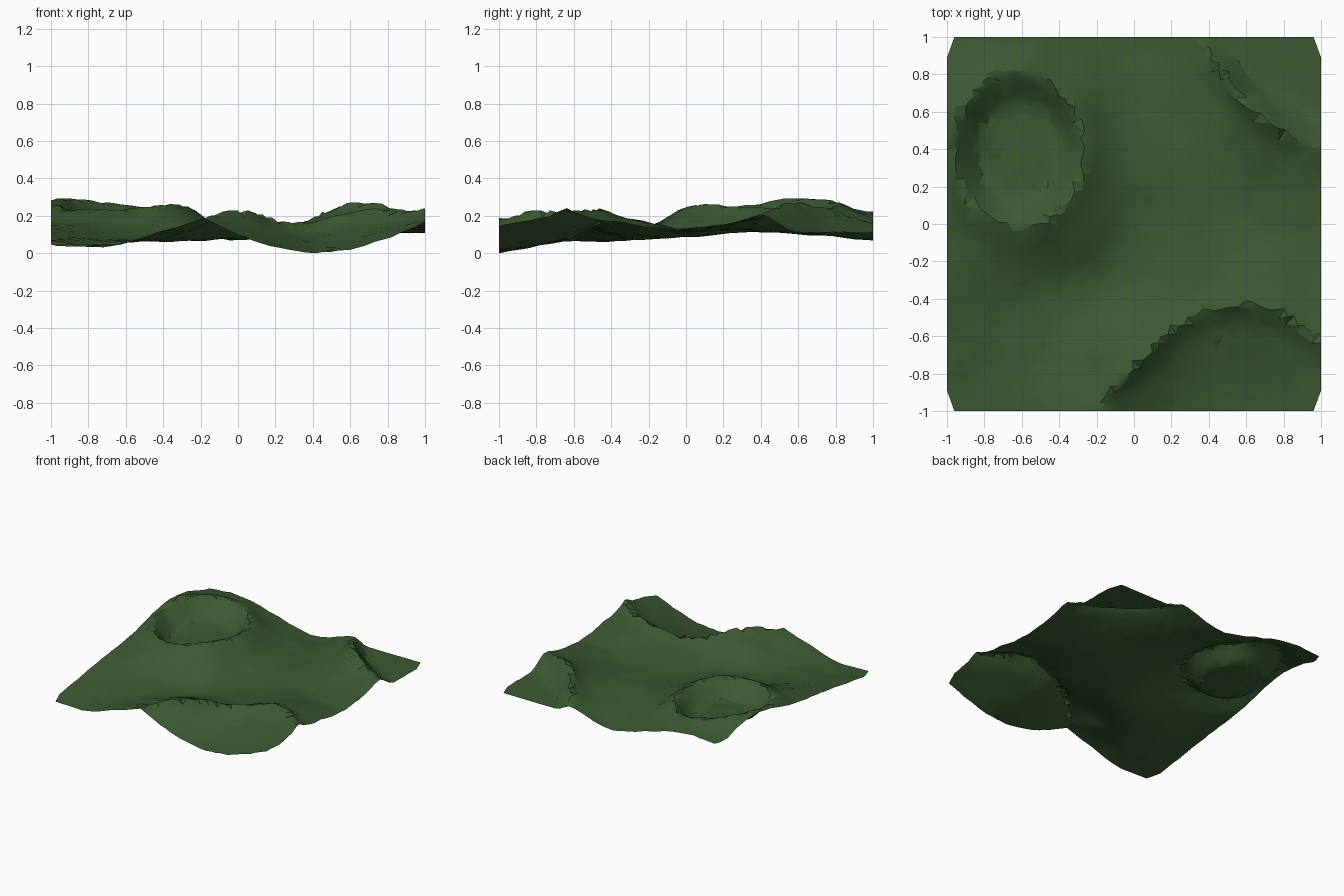
import bpy, bmesh, math, random
from mathutils import Vector, noise

random.seed(4)
if "Cube" in bpy.data.objects:
    bpy.data.objects.remove(bpy.data.objects["Cube"], do_unlink=True)

# Broad heights in hundredths: rows run front to back, columns run along x
LAND = [
    [4, 4, 14, 19, 10, 15, 20],
    [8, 6, 9, 19, 14, 20, 21],
    [13, 10, 7, 8, 12, 19, 16],
    [17, 21, 21, 9, 11, 13, 13],
    [23, 25, 24, 12, 13, 17, 18],
    [27, 26, 21, 10, 14, 26, 24],
    [20, 22, 14, 7, 16, 25, 25],
]
# Rim lines of the two open hollows, and the floor height along the front edge
FRONT_RIM = [(-.22, -1), (0, -.78), (.2, -.58), (.4, -.46), (.6, -.43), (.8, -.49), (1, -.65)]
BACK_RIM = [(.33, 1), (.5, .77), (.62, .62), (.8, .49), (1, .4)]
FRONT_FLOOR = [(-.22, .2), (0, .1), (.2, .03), (.4, 0), (.6, .02), (.8, .08), (1, .16)]


def along(points, x):
    """Straight-line interpolation through a list of points."""
    x = max(x, points[0][0])
    for (x0, y0), (x1, y1) in zip(points, points[1:]):
        if x <= x1:
            return y0 + (y1 - y0) * (x - x0) / (x1 - x0)
    return points[-1][1]


def smooth(t):
    t = min(max(t, 0), 1)
    return t * t * (3 - 2 * t)


def spline(p, t):
    a, b, c, d = p
    return b + t / 2 * (c - a + t * (2 * a - 5 * b + 4 * c - d + t * (3 * (b - c) + d - a)))


def land(x, y):
    """Smooth surface through the broad heights."""
    def cell(v):
        s = min(max((v + 1) * 3, 0), 6)
        i = min(int(s), 5)
        return [min(max(i + k, 0), 6) for k in (-1, 0, 1, 2)], s - i
    cols, u = cell(x)
    rows, v = cell(y)
    return spline([spline([LAND[r][c] for c in cols], u) for r in rows], v) / 100


def lip(d):
    return .035 * math.exp(-(d / .07) ** 2)


def height(x, y):
    z = land(x, y) + .008 * noise.noise(Vector((x * 7, y * 7, 0)))
    # Front hollow
    if x > -.25:
        rim = along(FRONT_RIM, x)
        d = rim - y
        z += lip(d) * smooth((x + .25) * 6)
        if d > 0:
            t = min(d / max(rim + 1, .02), 1) ** .7
            z += (along(FRONT_FLOOR, x) - z) * t
    # Back hollow
    if x > .3:
        d = y - along(BACK_RIM, x)
        z += lip(d) * smooth((x - .3) * 5) * (.4 + .6 * smooth((1 - x) * 4))
        if d > 0:
            z += (.11 - z) * smooth(d / .22 + .1)
    # Round crater
    r = math.hypot((x + .615) / .355, (y - .4) / .42)
    z += lip((r - 1) * .38) * .8
    if r < 1:
        z -= .12 * smooth((1 - r) / .45)
    return z


# Ground sheet: a loosely scattered grid lifted to the terrain height
bm = bmesh.new()
bmesh.ops.create_grid(bm, x_segments=44, y_segments=44, size=1)
for v in bm.verts:
    x, y = v.co.x, v.co.y
    if abs(x) < .99:
        x += random.uniform(-.012, .012)
    if abs(y) < .99:
        y += random.uniform(-.012, .012)
    v.co = (x, y, height(x, y) + random.uniform(-.003, .003))

# Trim the four corners
for sx in (-1, 1):
    for sy in (-1, 1):
        bmesh.ops.bisect_plane(bm, geom=bm.verts[:] + bm.edges[:] + bm.faces[:],
                               plane_co=(sx, sy * .89, 0), plane_no=(sx * .11, sy * .04, 0),
                               clear_outer=True)
bmesh.ops.triangulate(bm, faces=bm.faces[:])
low = min(v.co.z for v in bm.verts)
bmesh.ops.translate(bm, verts=bm.verts[:], vec=(0, 0, -low))

mesh = bpy.data.meshes.new("terrain")
bm.to_mesh(mesh)
bm.free()
terrain = bpy.data.objects.new("terrain", mesh)
bpy.context.collection.objects.link(terrain)

# Reduce to uneven triangles
dec = terrain.modifiers.new("uneven_facets", 'DECIMATE')
dec.ratio = .5

# Grass colour
grass = bpy.data.materials.new("dark_grass_green")
grass.use_nodes = True
colour = (.045, .1, .033, 1)
grass.diffuse_color = colour
grass.node_tree.nodes["Principled BSDF"].inputs["Base Color"].default_value = colour
mesh.materials.append(grass)

bpy.context.view_layer.objects.active = terrain
terrain.select_set(True)
bpy.ops.object.shade_smooth_by_angle(angle=math.radians(20))
